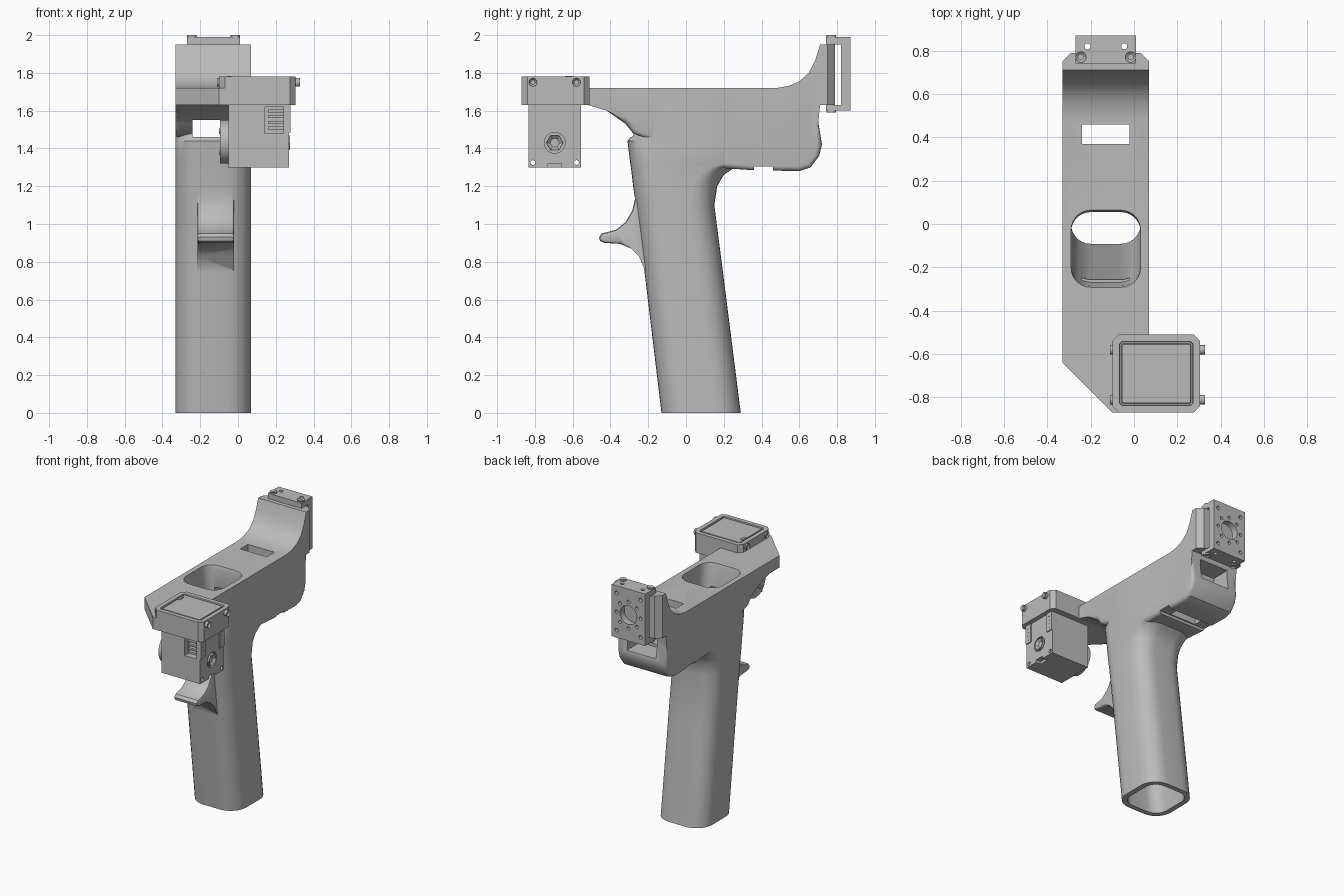
import bpy, bmesh, math
from mathutils import Vector

if "Cube" in bpy.data.objects:
    bpy.data.objects.remove(bpy.data.objects["Cube"], do_unlink=True)

grey = bpy.data.materials.new("plain_grey")
grey.use_nodes = True
grey.diffuse_color = (0.5, 0.5, 0.5, 1)
grey.node_tree.nodes["Principled BSDF"].inputs["Base Color"].default_value = (0.5, 0.5, 0.5, 1)

X0, X1 = -0.33, 0.07          # sides of the grip and frame
MID = (X0 + X1) / 2


def finish(name, bm):
    bmesh.ops.recalc_face_normals(bm, faces=bm.faces)
    mesh = bpy.data.meshes.new(name)
    bm.to_mesh(mesh)
    bm.free()
    mesh.materials.append(grey)
    obj = bpy.data.objects.new(name, mesh)
    bpy.context.scene.collection.objects.link(obj)
    return obj


def prism_bm(points, axis, lo, hi):
    """Extrude a 2D outline along x (points are y, z) or z (points are x, y)."""
    bm = bmesh.new()
    place = (lambda a, b: (lo, a, b)) if axis == "x" else (lambda a, b: (a, b, lo))
    face = bm.faces.new([bm.verts.new(place(a, b)) for a, b in points])
    moved = bmesh.ops.extrude_face_region(bm, geom=[face])["geom"]
    step = Vector((hi - lo, 0, 0)) if axis == "x" else Vector((0, 0, hi - lo))
    bmesh.ops.translate(bm, vec=step, verts=[v for v in moved if isinstance(v, bmesh.types.BMVert)])
    bmesh.ops.recalc_face_normals(bm, faces=bm.faces)
    return bm


def bevel(bm, rule, offset, segments):
    edges = [e for e in bm.edges if rule(*(v.co for v in e.verts))]
    bmesh.ops.bevel(bm, geom=edges, offset=offset, segments=segments, profile=0.5,
                    affect="EDGES", clamp_overlap=True)


def box(name, x0, x1, y0, y1, z0, z1):
    return finish(name, prism_bm([(x0, y0), (x1, y0), (x1, y1), (x0, y1)], "z", z0, z1))


def cylinder(name, base, direction, radius, length, sides=20, socket=0):
    bm = bmesh.new()
    bmesh.ops.create_cone(bm, cap_ends=True, segments=sides, radius1=radius, radius2=radius, depth=length)
    if socket:
        top = max(bm.faces, key=lambda f: f.calc_center_median().z)
        bmesh.ops.inset_individual(bm, faces=[top], thickness=radius * 0.45)
        bmesh.ops.translate(bm, vec=(0, 0, -socket), verts=top.verts)
    d = Vector(direction)
    turn = Vector((0, 0, 1)).rotation_difference(d).to_matrix()
    bmesh.ops.rotate(bm, matrix=turn, verts=bm.verts)
    bmesh.ops.translate(bm, vec=Vector(base) + d * length / 2, verts=bm.verts)
    return finish(name, bm)


def loft(name, rings, x0, x1, radius):
    """Stack rounded rectangles given as (z, front y, back y)."""
    bm = bmesh.new()
    loops = []
    for z, y0, y1 in rings:
        loop = []
        for k, (cx, cy) in enumerate([(x1 - radius, y1 - radius), (x0 + radius, y1 - radius),
                                      (x0 + radius, y0 + radius), (x1 - radius, y0 + radius)]):
            for i in range(8):
                a = math.pi / 2 * (k + i / 7)
                loop.append(bm.verts.new((cx + radius * math.cos(a), cy + radius * math.sin(a), z)))
        loops.append(loop)
    n = len(loops[0])
    for low, high in zip(loops, loops[1:]):
        for i in range(n):
            bm.faces.new((low[i], low[(i + 1) % n], high[(i + 1) % n], high[i]))
    bm.faces.new(loops[0])
    bm.faces.new(loops[-1])
    return finish(name, bm)


def combine(target, tool, operation="DIFFERENCE"):
    mod = target.modifiers.new("combine", "BOOLEAN")
    mod.operation, mod.solver, mod.object = operation, "EXACT", tool
    bpy.context.view_layer.objects.active = target
    bpy.ops.object.modifier_apply(modifier=mod.name)
    bpy.data.objects.remove(tool, do_unlink=True)


def smooth(obj, degrees=32):
    bpy.ops.object.select_all(action="DESELECT")
    obj.select_set(True)
    bpy.context.view_layer.objects.active = obj
    bpy.ops.object.shade_smooth_by_angle(angle=math.radians(degrees))


# Frame: deck, rear upright, rear belly and front arch from one side outline
outline = [(-0.87, 1.63), (-0.87, 1.72), (0.48, 1.72), (0.54, 1.73), (0.60, 1.755), (0.65, 1.80),
           (0.685, 1.87), (0.71, 1.95), (0.79, 1.95), (0.79, 1.63), (0.71, 1.63), (0.70, 1.54),
           (0.72, 1.42), (0.705, 1.36), (0.66, 1.30), (0.60, 1.28), (0.35, 1.285), (0.0, 1.31),
           (-0.2, 1.45), (-0.28, 1.48), (-0.32, 1.53), (-0.42, 1.60), (-0.52, 1.63)]
bm = prism_bm(outline, "x", X0, X1)
bevel(bm, lambda a, b: min(a.y, b.y) > 0.78 and abs(a.x - b.x) < 0.01, 0.04, 1)
bevel(bm, lambda a, b: max(a.z, b.z) < 1.625 and abs(a.x - b.x) < 0.01, 0.06, 4)
body = finish("grip_body", bm)

# Slanted grip, flaring into the belly
grip = loft("grip", [(0, -0.13, 0.29), (0.75, -0.22, 0.195), (1.1, -0.265, 0.15), (1.2, -0.28, 0.165),
                     (1.26, -0.287, 0.2), (1.3, -0.292, 0.26), (1.32, -0.295, 0.33), (1.44, -0.31, 0.33),
                     (1.47, -0.285, 0.33), (1.68, -0.27, 0.3)], X0, X1, 0.13)
combine(body, grip, "UNION")

# Finger hook on the front of the grip
hook_line = [(-0.17, 0.72), (-0.22, 0.76), (-0.25, 0.83), (-0.29, 0.87), (-0.35, 0.895), (-0.43, 0.90),
             (-0.455, 0.91), (-0.46, 0.93), (-0.445, 0.95), (-0.37, 0.97), (-0.32, 1.01), (-0.285, 1.07),
             (-0.268, 1.14), (-0.2, 1.16)]
bm = prism_bm(hook_line, "x", -0.215, -0.02)
bevel(bm, lambda a, b: abs(a.x - b.x) < 0.01 and max(a.y, b.y) < -0.26, 0.014, 2)
combine(body, finish("finger_hook", bm), "UNION")

# Hollow through the grip, strap openings and the cut front corner
combine(body, loft("hollow", [(-0.1, -0.08, 0.265), (1.69, -0.283, 0.055), (1.74, -0.298, 0.07)],
                   X0 + 0.04, X1 - 0.04, 0.09))
combine(body, box("slot_through", -0.24, -0.02, -0.6, 0.9, 1.46, 1.55))
combine(body, box("rear_window", -0.25, -0.01, 0.56, 0.9, 1.44, 1.59))
combine(body, box("deck_slot", -0.24, -0.02, 0.37, 0.46, 1.2, 1.8))
combine(body, box("belly_notch", -0.5, 0.2, 0.36, 0.46, 1.2, 1.305))
combine(body, finish("corner", prism_bm([(-0.45, -0.52), (-0.45, -0.95), (-0.02, -0.95)], "z", 1.5, 1.8)))
combine(body, box("cap_seat", -0.06, 0.2, -1, -0.53, 1.5, 1.8))
smooth(body)

# Motor cap with a grooved lid
bm = prism_bm([(-0.1, -0.87), (0.305, -0.87), (0.305, -0.51), (-0.1, -0.51)], "z", 1.63, 1.78)
bevel(bm, lambda a, b: abs(a.z - b.z) > 0.1, 0.03, 1)
lid = max(bm.faces, key=lambda f: f.calc_center_median().z)
for width, drop in ((0.035, 0), (0.003, -0.015), (0.008, 0), (0.003, 0.012)):
    bmesh.ops.inset_region(bm, faces=[lid], thickness=width)
    bmesh.ops.translate(bm, vec=(0, 0, drop), verts=lid.verts)
finish("motor_cap", bm)
box("cap_clip", -0.055, -0.035, -0.64, -0.60, 1.77, 1.783)
for y in (-0.81, -0.58):
    cylinder("cap_screw_left", (0.3, y, 1.75), (1, 0, 0), 0.022, 0.027, 16, 0.012)
    cylinder("cap_screw_right", (-0.095, y, 1.75), (-1, 0, 0), 0.022, 0.016, 16, 0.008)

# Motor housing with mounting holes, bottom notch and connector recess
motor = box("motor_housing", -0.05, 0.27, -0.835, -0.555, 1.30, 1.64)
for y in (-0.81, -0.58):
    combine(motor, cylinder("hole", (-0.2, y, 1.325), (1, 0, 0), 0.013, 0.6))
combine(motor, box("notch", 0.23, 0.4, -0.73, -0.66, 1.2, 1.32))
combine(motor, box("socket", 0.14, 0.24, -0.9, -0.79, 1.48, 1.62))
combine(motor, cylinder("hub_recess", (0.255, -0.695, 1.43), (1, 0, 0), 0.055, 0.1, 32))
smooth(motor)
for i in range(4):
    z = 1.50 + i * 0.03
    box("connector_pin", 0.16, 0.24, -0.825, -0.785, z, z + 0.015)
cylinder("hub_nut", (0.25, -0.695, 1.43), (1, 0, 0), 0.045, 0.025, 6, 0.015)
for y in (-0.835, -0.61):
    box("vent_plate", 0.265, 0.277, y, y + 0.055, 1.485, 1.63)
    for i in range(4):
        cylinder("vent_dot", (0.275, y + 0.0275, 1.51 + i * 0.03), (1, 0, 0), 0.005, 0.004, 8)

# Drive disc on the far side of the motor
disc = cylinder("drive_disc", (-0.05, -0.695, 1.435), (-1, 0, 0), 0.115, 0.045, 40, 0.01)
smooth(disc)
for i in range(4):
    a = math.pi / 4 + i * math.pi / 2
    cylinder("disc_screw", (-0.09, -0.695 + 0.08 * math.cos(a), 1.435 + 0.08 * math.sin(a)),
             (-1, 0, 0), 0.014, 0.01, 12)

# Rear bracket: top and bottom flanges joined by a drilled back plate
BX0, BX1 = -0.27, 0.01
bracket = finish("rear_bracket", prism_bm(
    [(0.74, 1.95), (0.74, 1.99), (0.87, 1.99), (0.87, 1.60), (0.74, 1.60), (0.74, 1.63),
     (0.82, 1.63), (0.82, 1.95)], "x", BX0, BX1))
ZC = 1.795
drill = [(MID, ZC, 0.07)]
for sx in (-1, 1):
    drill += [(MID + sx * 0.1, ZC + sz * 0.14, 0.014) for sz in (-1, 1)]
    drill += [(MID + sx * 0.07, ZC + sz * 0.07, 0.012) for sz in (-1, 1)]
    drill += [(MID + sx * 0.1, ZC, 0.012), (MID, ZC + sx * 0.1, 0.012)]
for x, z, r in drill:
    combine(bracket, cylinder("drill", (x, 0.8, z), (0, 1, 0), r, 0.2))
for x in (-0.215, -0.045):
    combine(bracket, cylinder("drill", (x, 0.82, 1.5), (0, 0, 1), 0.014, 0.6))
smooth(bracket)
for x in (-0.245, -0.015):
    cylinder("bracket_screw_top", (x, 0.77, 1.98), (0, 0, 1), 0.025, 0.02, 16, 0.008)
    cylinder("bracket_screw_bottom", (x, 0.77, 1.61), (0, 0, -1), 0.025, 0.02, 16, 0.008)
